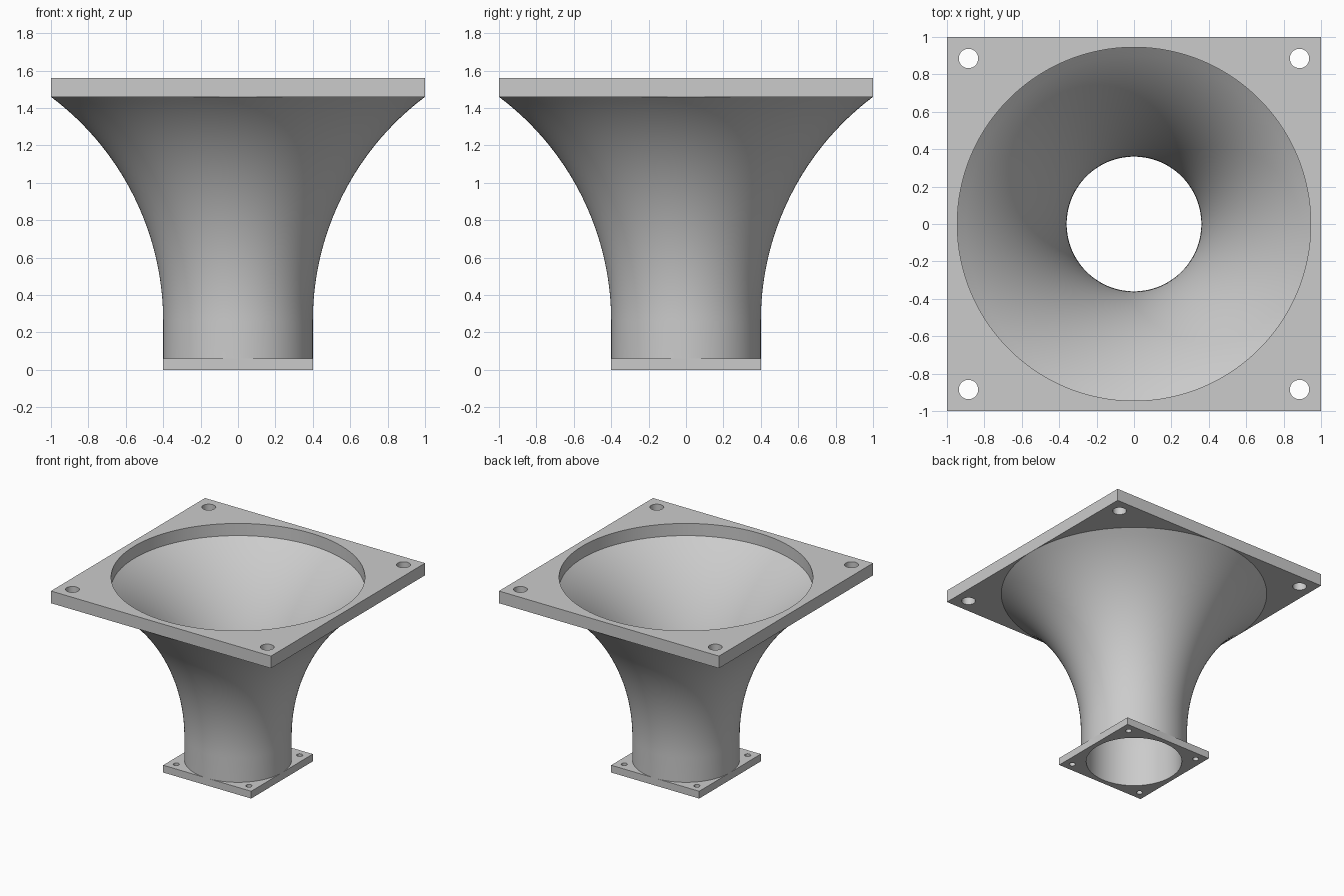
import bpy
import bmesh
from math import cos, sin, pi, sqrt

if "Cube" in bpy.data.objects:
    bpy.data.objects.remove(bpy.data.objects["Cube"], do_unlink=True)

SIDES = 128
PLATE_TOP = 0.06      # upper face of the small flange
FLARE_START = 0.26    # end of the straight throat
MOUTH = 1.46          # underside of the large flange
HEIGHT = 1.56

grey = bpy.data.materials.new("light grey")
grey.use_nodes = True
colour = (0.6, 0.6, 0.6, 1)
grey.diffuse_color = colour
grey.node_tree.nodes["Principled BSDF"].inputs["Base Color"].default_value = colour


def finish(name, bm):
    """Turn a bmesh into a smooth shaded object with sharp edges kept."""
    bmesh.ops.remove_doubles(bm, verts=bm.verts, dist=0.0001)
    bmesh.ops.recalc_face_normals(bm, faces=bm.faces)
    mesh = bpy.data.meshes.new(name)
    bm.to_mesh(mesh)
    bm.free()
    mesh.materials.append(grey)
    obj = bpy.data.objects.new(name, mesh)
    bpy.context.collection.objects.link(obj)
    bpy.ops.object.select_all(action="DESELECT")
    obj.select_set(True)
    bpy.context.view_layer.objects.active = obj
    bpy.ops.object.shade_smooth_by_angle(angle=0.6)


def circle(x, y, radius, sides):
    return [(x + radius * cos(2 * pi * i / sides), y + radius * sin(2 * pi * i / sides))
            for i in range(sides)]


def flange(name, half, bottom, top, bore, bolt_offset, bolt_radius):
    """Square plate with a round bore and a bolt hole in each corner."""
    corners = [(-1, -1), (1, -1), (1, 1), (-1, 1)]
    outlines = [[(half * x, half * y) for x, y in corners], circle(0, 0, bore, SIDES)]
    outlines += [circle(bolt_offset * x, bolt_offset * y, bolt_radius, 32) for x, y in corners]

    curve = bpy.data.curves.new(name + "_outline", "CURVE")
    curve.dimensions = "2D"
    curve.fill_mode = "BOTH"
    curve.extrude = (top - bottom) / 2
    for outline in outlines:
        spline = curve.splines.new("POLY")
        spline.points.add(len(outline) - 1)
        for point, (x, y) in zip(spline.points, outline):
            point.co = (x, y, 0, 1)
        spline.use_cyclic_u = True

    helper = bpy.data.objects.new(name + "_outline", curve)
    bpy.context.collection.objects.link(helper)
    bpy.context.view_layer.update()
    solid = bpy.data.meshes.new_from_object(
        helper.evaluated_get(bpy.context.evaluated_depsgraph_get()))
    bm = bmesh.new()
    bm.from_mesh(solid)
    bmesh.ops.translate(bm, verts=bm.verts, vec=(0, 0, (top + bottom) / 2))
    bpy.data.objects.remove(helper, do_unlink=True)
    bpy.data.curves.remove(curve)
    bpy.data.meshes.remove(solid)
    finish(name, bm)


def flare(throat, mouth, start, steps=32):
    """Straight throat followed by a circular arc that opens to the mouth."""
    rise, spread = MOUTH - FLARE_START, mouth - throat
    arc = (rise ** 2 + spread ** 2) / (2 * spread)
    points = [(throat, start)]
    for i in range(steps + 1):
        dz = rise * i / steps
        points.append((throat + arc - sqrt(arc ** 2 - dz ** 2), FLARE_START + dz))
    return points


# Hollow flared horn, spun from its wall section
outer = flare(0.4, 1.0, PLATE_TOP)
inner = flare(0.36, 0.945, PLATE_TOP)
bm = bmesh.new()
section = [bm.verts.new((r, 0, z)) for r, z in outer + inner[::-1]]
edges = [bm.edges.new((section[i], section[i - 1])) for i in range(len(section))]
bmesh.ops.spin(bm, geom=section + edges, cent=(0, 0, 0), axis=(0, 0, 1),
               angle=2 * pi, steps=SIDES)
finish("flared_horn", bm)

# Square flanges at both ends
flange("small_flange", 0.4, 0, PLATE_TOP, 0.36, 0.33, 0.023)
flange("large_flange", 1.0, MOUTH, HEIGHT, 0.945, 0.885, 0.052)
